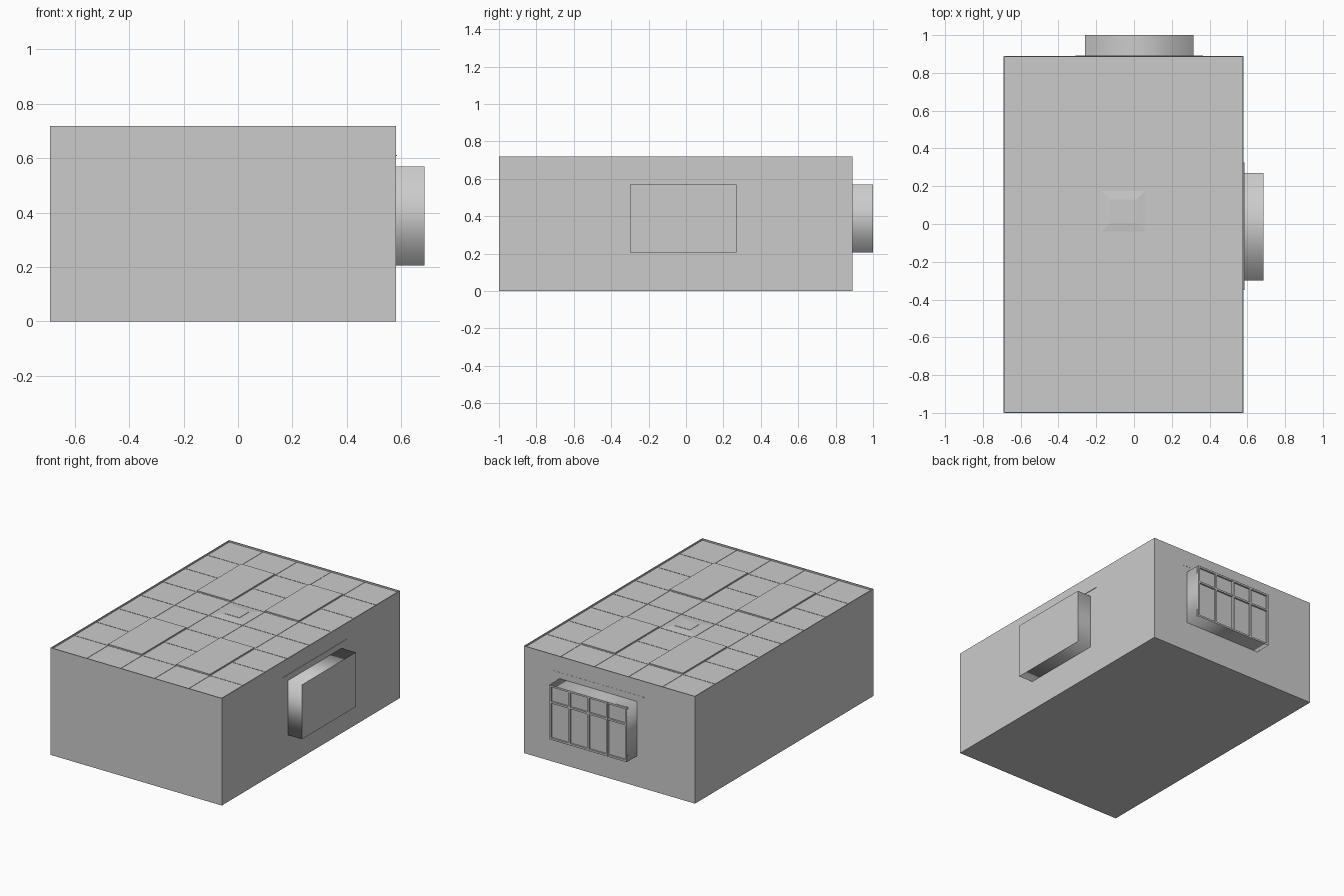
import bpy
from mathutils import Vector

cube = bpy.data.objects.get("Cube")
if cube:
    bpy.data.objects.remove(cube, do_unlink=True)

grey = bpy.data.materials.new("plain grey")
grey.use_nodes = True
COLOUR = (0.6, 0.6, 0.6, 1)
grey.diffuse_color = COLOUR
grey.node_tree.nodes["Principled BSDF"].inputs["Base Color"].default_value = COLOUR

X0, X1, Y0, Y1 = -0.69, 0.58, -1.0, 0.89   # room footprint
DECK, TOP = 0.708, 0.718                   # ceiling level and rim level
SILL, HEAD = 0.205, 0.57                   # bay heights


def mesh(name, verts, faces, smooth=False):
    data = bpy.data.meshes.new(name)
    data.from_pydata(verts, [], faces)
    data.materials.append(grey)
    for p in data.polygons:
        p.use_smooth = smooth
    ob = bpy.data.objects.new(name, data)
    bpy.context.collection.objects.link(ob)
    return ob


def box(name, x0, x1, y0, y1, z0, z1, inset=0):
    """Box, its top optionally drawn in to a frustum."""
    verts = [(x0, y0, z0), (x1, y0, z0), (x1, y1, z0), (x0, y1, z0)]
    i = inset
    verts += [(x0 + i, y0 + i, z1), (x1 - i, y0 + i, z1),
              (x1 - i, y1 - i, z1), (x0 + i, y1 - i, z1)]
    faces = [(3, 2, 1, 0), (4, 5, 6, 7)]
    faces += [(k, (k + 1) % 4, (k + 1) % 4 + 4, k + 4) for k in range(4)]
    return mesh(name, verts, faces)


# Room body and the thin raised rim around its top
box("room_body", X0, X1, Y0, Y1, 0, DECK)
R = 0.006
box("rim_front", X0, X1, Y0, Y0 + R, DECK, TOP)
box("rim_back", X0, X1, Y1 - R, Y1, DECK, TOP)
box("rim_right", X0, X0 + R, Y0 + R, Y1 - R, DECK, TOP)
box("rim_left", X1 - R, X1, Y0 + R, Y1 - R, DECK, TOP)

# Ceiling grid bars
xs = [-0.435 + 0.252 * i for i in range(4)]
ys = [-0.755 + 0.235 * i for i in range(7)]
B = 0.002
for x in xs:
    box("grid_bar_long", x - B, x + B, Y0 + R, Y1 - R, DECK, DECK + 0.002)
for y in ys:
    box("grid_bar_cross", X0 + R, X1 - R, y - B, y + B, DECK, DECK + 0.0018)

# Four light housings, two tiles long
for i in (0, 2):
    for j in (0, 4):
        box("light_housing", xs[i], xs[i + 1], ys[j], ys[j + 2], DECK, TOP - 0.001)

# Air vent with stepped centre
vx, vy = (xs[1] + xs[2]) / 2, (ys[3] + ys[4]) / 2
box("vent_base", vx - 0.115, vx + 0.115, vy - 0.108, vy + 0.108, DECK, DECK + 0.005, 0.045)
box("vent_core", vx - 0.055, vx + 0.055, vy - 0.05, vy + 0.05, DECK + 0.004, DECK + 0.007)


# Bays: a softly shaded four-sided sleeve and a flat closing panel
def bay(name, centre, half, wall, depth, place, panel_depth):
    corners = [(centre - half, SILL), (centre + half, SILL),
               (centre + half, HEAD), (centre - half, HEAD)]
    if place(1, 0, 0)[0] == 0:      # keep the normals outward on the back wall
        corners.reverse()
    ring = [place(d, a, z) for d in (wall, wall + depth) for a, z in corners]
    sides = [(k, (k + 1) % 4, (k + 1) % 4 + 4, k + 4) for k in range(4)]
    mesh(name + "_sleeve", ring, sides, smooth=True)
    panel = [place(wall + panel_depth, a, z) for a, z in corners]
    mesh(name + "_panel", panel, [(0, 1, 2, 3)])


def on_left(d, a, z):
    return (d, a, z)


def on_back(d, a, z):
    return (a, d, z)


bay("side_bay", -0.015, 0.285, X1, 0.105, on_left, 0.105)
bay("window_bay", 0.027, 0.287, Y1, 0.11, on_back, 0.098)

# Window frame and glazing bars: four columns, short upper row
W0, W1 = -0.26, 0.314
w = 0.006
for i in range(5):
    x = W0 + w + (W1 - W0 - 2 * w) * i / 4
    box("window_upright", x - w, x + w, Y1 + 0.095, 1.0, SILL, HEAD)
for z in (SILL + w, 0.455, HEAD - w):
    box("window_crossbar", W0, W1, Y1 + 0.095, 0.9995, z - w, z + w)

# Slim rails on the walls above both bays
box("side_rail", X1 - 0.01, X1 + 0.004, -0.35, 0.325, 0.608, 0.612)
box("window_rail", -0.31, 0.364, Y1 - 0.01, Y1 + 0.001, 0.608, 0.612)
